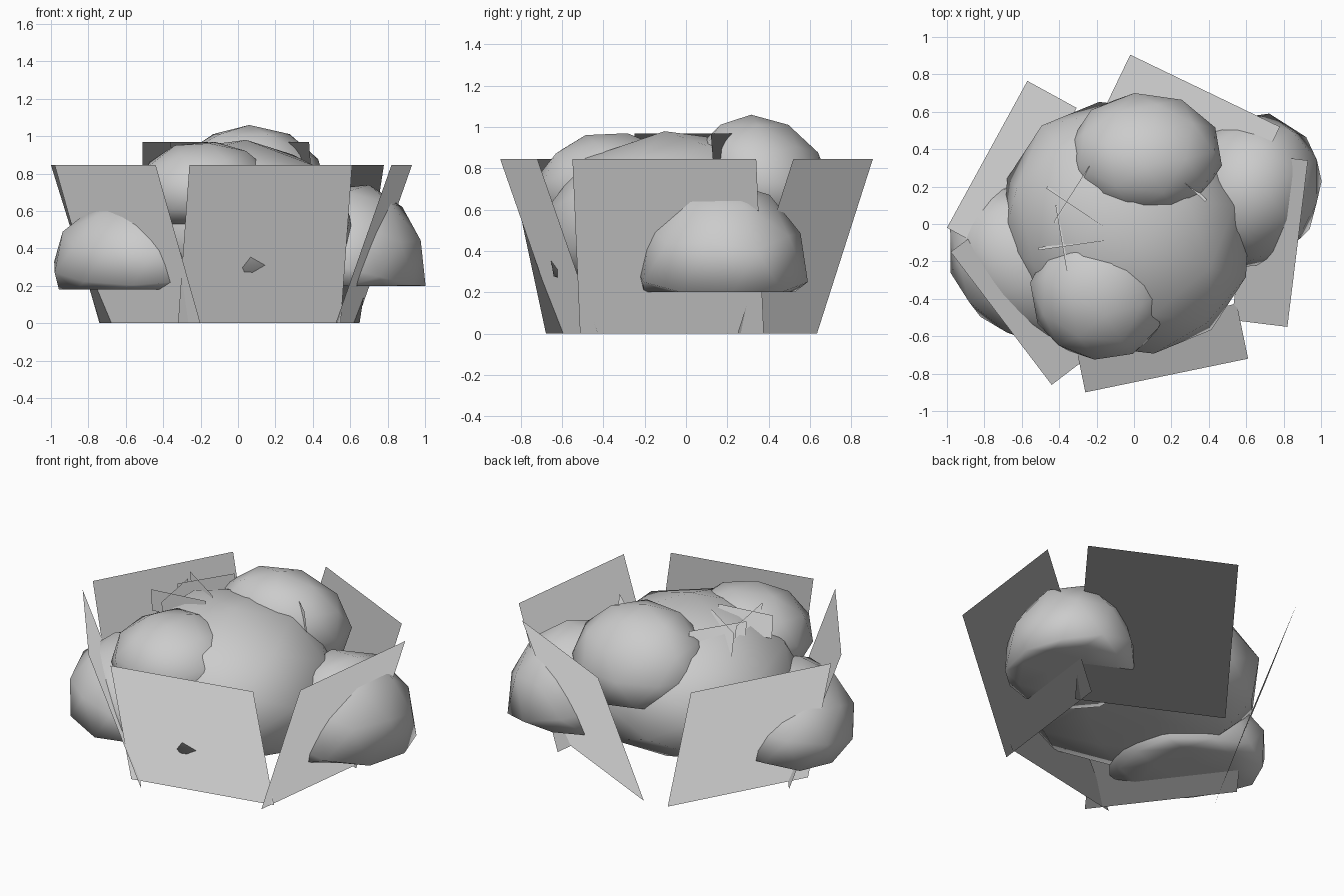
import bpy, bmesh, math
from mathutils import Vector, Matrix

cube = bpy.data.objects.get("Cube")
if cube:
    bpy.data.objects.remove(cube, do_unlink=True)

grey = bpy.data.materials.new("foliage_grey")
grey.use_nodes = True
colour = (0.6, 0.6, 0.6, 1)
grey.diffuse_color = colour
grey.node_tree.nodes["Principled BSDF"].inputs["Base Color"].default_value = colour


def finish(name, bm):
    for f in bm.faces:
        f.smooth = True
    mesh = bpy.data.meshes.new(name)
    bm.to_mesh(mesh)
    bm.free()
    mesh.materials.append(grey)
    obj = bpy.data.objects.new(name, mesh)
    bpy.context.collection.objects.link(obj)
    return obj


def clump(name, centre, radii, z, yaw=0, tilt=0, turn=0, shift=0):
    """Low-poly leaf clump; z = (floor, middle, top), yaw turns its long axis, shift slides its crown in y."""
    bm = bmesh.new()
    bmesh.ops.create_icosphere(bm, subdivisions=2, radius=1)
    bm.transform(Matrix.Rotation(math.radians(turn), 4, 'Z') @ Matrix.Rotation(math.radians(tilt), 4, 'X'))
    big = [max(abs(v.co[i]) for v in bm.verts) for i in range(3)]
    floor, middle, top = z
    swing = Matrix.Rotation(math.radians(yaw), 3, 'Z')
    for v in bm.verts:
        unit = Vector(v.co[i] / big[i] for i in range(3))
        flat = swing @ Vector((unit.x * radii[0], unit.y * radii[1], 0))
        v.co = (centre[0] + flat.x, centre[1] + flat.y + shift * unit.z,
                max(floor, middle + unit.z * (top - middle)))
    finish(name, bm)


def card(name, a, b, bottom, top, lean, facing=None):
    """Leaf card hanging from the top edge a-b, foot set inwards by lean, with soft upward foliage normals."""
    a, b = Vector((*a, top)), Vector((*b, top))
    along = (b - a).normalized()
    inward = Vector((-along.y, along.x, 0))
    foot = inward * lean + Vector((0, 0, bottom - top))
    bm = bmesh.new()
    bm.faces.new([bm.verts.new(p) for p in (a + foot, b + foot, b, a)])
    obj = finish(name, bm)
    normal = (Vector((0, 0, 1)) + (facing or -inward) * 0.33).normalized()
    obj.data.normals_split_custom_set_from_vertices([normal] * 4)


# Leaf clumps
clump("main_clump", (-0.04, -0.02), (0.71, 0.64), (0.22, 0.49, 0.98), yaw=-50, tilt=32, turn=15)
clump("front_clump", (-0.175, -0.36), (0.38, 0.365), (0.53, 0.69, 0.97), tilt=20, turn=10)
clump("back_clump", (0.06, 0.37), (0.41, 0.33), (0.54, 0.73, 1.06), turn=8, shift=-0.055)
clump("left_clump", (0.62, 0.175), (0.42, 0.375), (0.2, 0.28, 0.74), yaw=65, tilt=12, turn=30)
clump("right_clump", (-0.57, -0.21), (0.45, 0.38), (0.18, 0.3, 0.66), yaw=-45, tilt=15, turn=40)

# Outer ring of leaning leaf cards, counter-clockwise from the front
ring = [((-0.26, -0.90), (0.61, -0.72)),
        ((0.82, -0.55), (0.93, 0.34)),
        ((0.78, 0.52), (-0.02, 0.905)),
        ((-0.57, 0.765), (-1.0, -0.02)),
        ((-0.98, -0.15), (-0.44, -0.86))]
for i, (a, b) in enumerate(ring):
    card(f"outer_leaf_card_{i + 1}", a, b, 0, 0.845, 0.3)

# Small crossing leaf cards on the crown
crown = [((-0.51, -0.14), (-0.16, -0.09)),
         ((-0.47, 0.19), (-0.17, -0.01)),
         ((-0.24, 0.31), (-0.43, 0.01)),
         ((-0.42, 0.10), (-0.36, -0.25)),
         ((0.26, 0.23), (0.38, 0.12))]
for i, (a, b) in enumerate(crown):
    card(f"crown_leaf_card_{i + 1}", a, b, 0.83, 0.97, 0.015, Vector((-0.7, 0.7, 0)))
